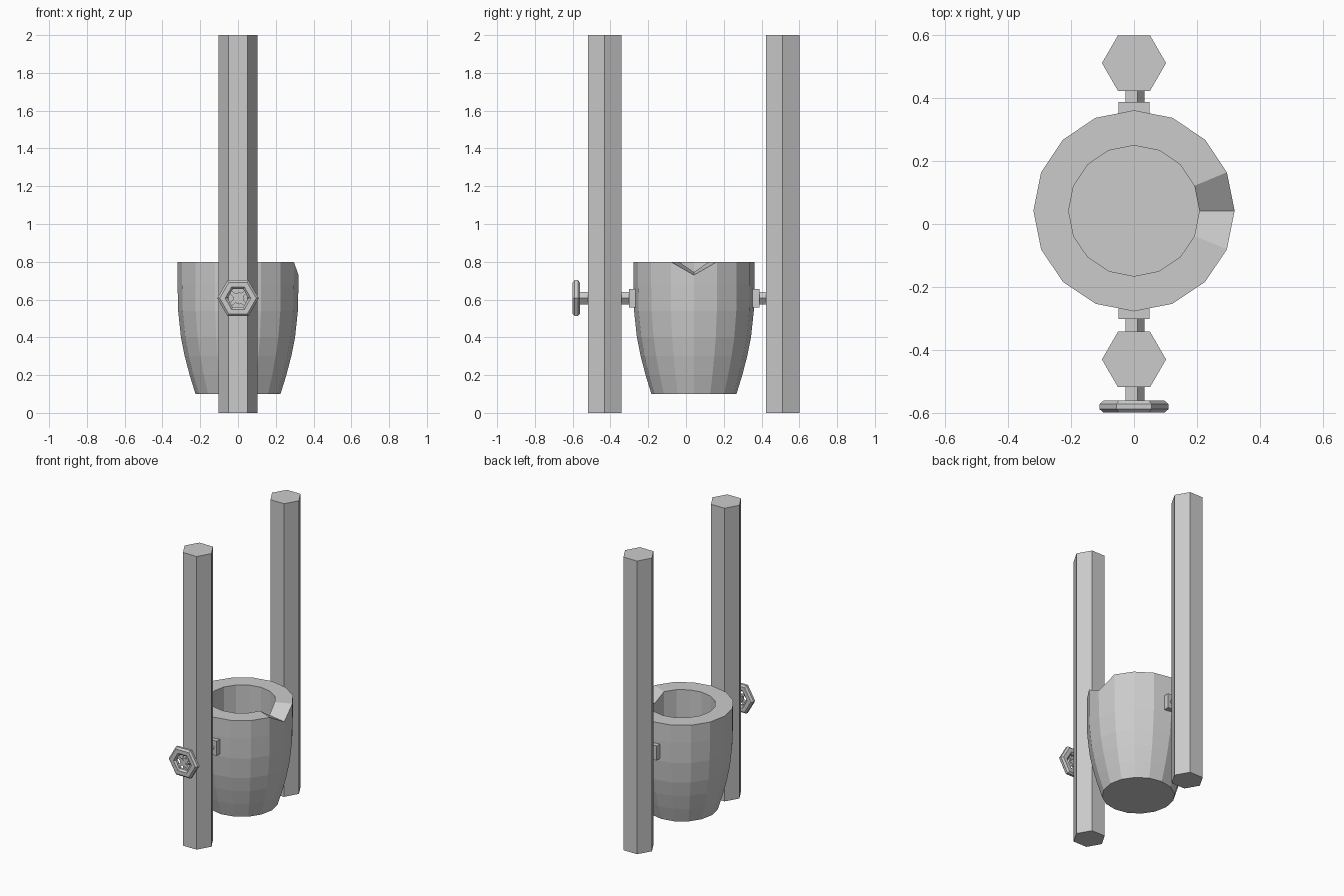
import bpy, bmesh
from math import cos, sin, pi, radians
from mathutils import Matrix, Vector

if "Cube" in bpy.data.objects:
    bpy.data.objects.remove(bpy.data.objects["Cube"])

POT_Y, AXLE_Z = 0.042, 0.607


def finish(name, bm):
    bmesh.ops.recalc_face_normals(bm, faces=bm.faces)
    me = bpy.data.meshes.new(name)
    bm.to_mesh(me)
    bm.free()
    ob = bpy.data.objects.new(name, me)
    bpy.context.collection.objects.link(ob)
    return ob


def prism(name, sides, r, start, end, turn=0.0):
    """Regular prism between two points, along z or y."""
    a, b = Vector(start), Vector(end)
    along_y = abs(b.y - a.y) > 1e-6
    bm = bmesh.new()
    rings = []
    for c in (a, b):
        ring = []
        for i in range(sides):
            t = turn + 2 * pi * i / sides
            u, v = r * cos(t), r * sin(t)
            ring.append(bm.verts.new(c + (Vector((u, 0, v)) if along_y else Vector((u, v, 0)))))
        rings.append(ring)
        bm.faces.new(ring)
    for i in range(sides):
        j = (i + 1) % sides
        bm.faces.new((rings[0][i], rings[0][j], rings[1][j], rings[1][i]))
    return finish(name, bm)


# upright hexagonal posts
prism("front_post", 6, 0.102, (0, -0.431, 0), (0, -0.431, 2))
prism("back_post", 6, 0.102, (0, 0.512, 0), (0, 0.512, 2))

# thick 16-sided pot, with a pouring notch at +x
profile = [(0.225, 0.1), (0.256, 0.2), (0.282, 0.3), (0.302, 0.4), (0.317, 0.54),
           (0.32, 0.68), (0.32, 0.8), (0.208, 0.8), (0.208, 0.2)]
N = 16
bm = bmesh.new()
rings = [[bm.verts.new((r * cos(2 * pi * i / N), POT_Y + r * sin(2 * pi * i / N), z))
          for i in range(N)] for r, z in profile]
for a, b in zip(rings, rings[1:]):
    for i in range(N):
        j = (i + 1) % N
        bm.faces.new((a[i], a[j], b[j], b[i]))
bm.faces.new(rings[0])
bm.faces.new(rings[-1])
rings[6][0].co.z = 0.73
rings[7][0].co.z = 0.745
finish("pot", bm)

# axles and square pads holding the pot
prism("front_axle", 5, 0.034, (0, -0.585, AXLE_Z), (0, -0.285, AXLE_Z))
prism("back_axle", 5, 0.034, (0, 0.37, AXLE_Z), (0, 0.45, AXLE_Z))
prism("front_pad", 4, 0.0707, (0, -0.303, AXLE_Z), (0, -0.268, AXLE_Z), pi / 4)
prism("back_pad", 4, 0.0707, (0, 0.352, AXLE_Z), (0, 0.388, AXLE_Z), pi / 4)

# hexagonal hand wheel rim
section = [(0.11, -0.008), (0.11, 0.008), (0.097, 0.019), (0.068, 0.019),
           (0.055, 0.008), (0.055, -0.008), (0.068, -0.019), (0.097, -0.019)]
bm = bmesh.new()
rim = [[bm.verts.new((r * cos(i * pi / 3), -0.581 + y, AXLE_Z + r * sin(i * pi / 3)))
        for r, y in section] for i in range(6)]
for i in range(6):
    a, b = rim[i], rim[(i + 1) % 6]
    for k in range(len(section)):
        m = (k + 1) % len(section)
        bm.faces.new((a[k], a[m], b[m], b[k]))
finish("wheel_rim", bm)

# crossed wheel spokes
for n, angle in enumerate((40, -40)):
    bm = bmesh.new()
    bmesh.ops.create_cube(bm, size=1)
    bm.transform(Matrix.Translation((0, -0.581, AXLE_Z)) @ Matrix.Rotation(radians(angle), 4, 'Y')
                 @ Matrix.Diagonal((0.13, 0.02, 0.02, 1)))
    finish(f"wheel_spoke_{n + 1}", bm)
